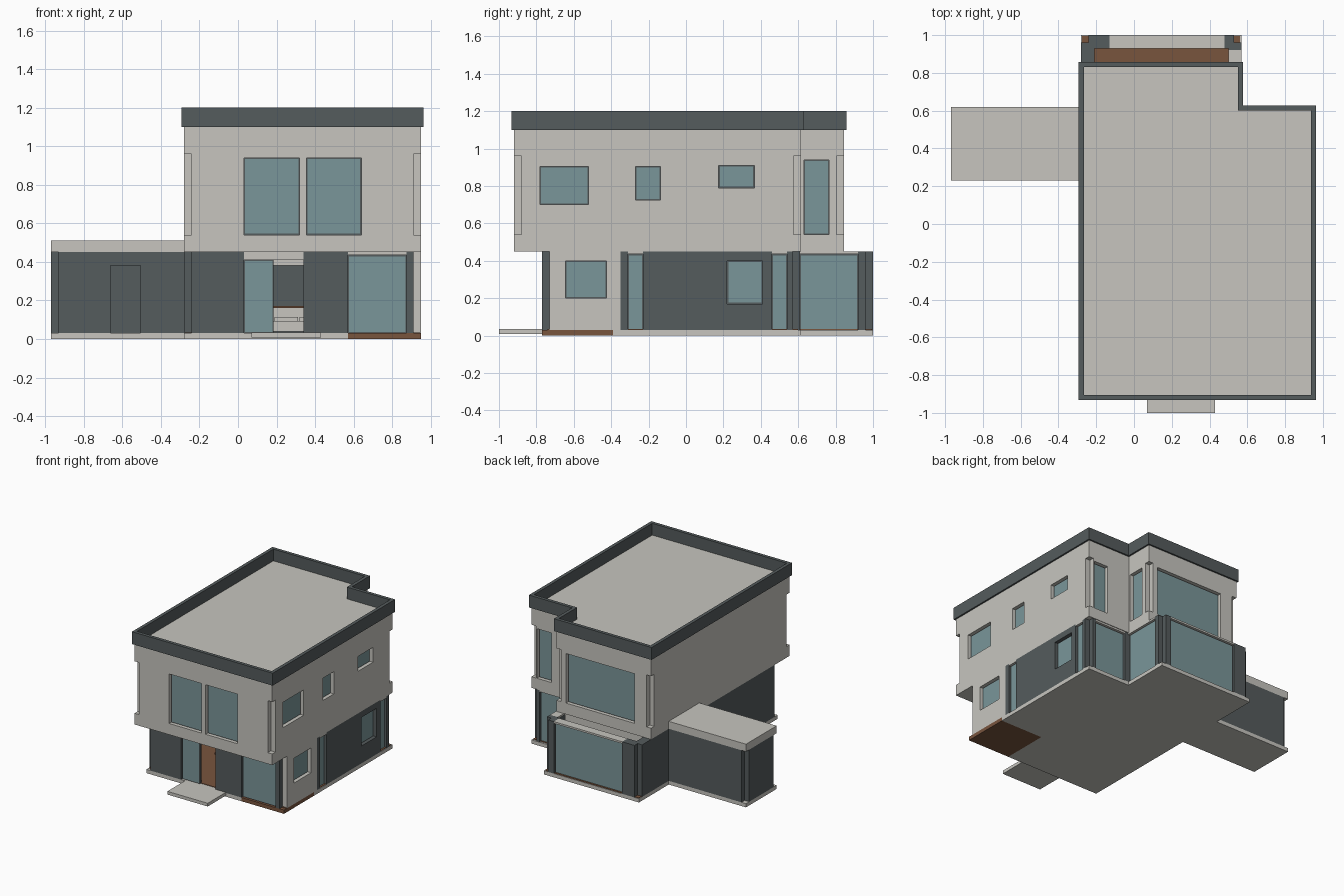
import bpy, bmesh

cube = bpy.data.objects.get("Cube")
if cube:
    bpy.data.objects.remove(cube, do_unlink=True)


def material(name, rgb):
    m = bpy.data.materials.new(name)
    m.use_nodes = True
    m.diffuse_color = (*rgb, 1)
    m.node_tree.nodes["Principled BSDF"].inputs["Base Color"].default_value = (*rgb, 1)
    return m


plaster = material("pale plaster", (.57, .56, .52))
slate = material("dark slate", (.09, .106, .109))
glass = material("blue grey glass", (.195, .305, .32))
wood = material("brown wood", (.19, .09, .048))


def finish(name, bm, mat):
    bmesh.ops.recalc_face_normals(bm, faces=bm.faces)
    me = bpy.data.meshes.new(name)
    bm.to_mesh(me)
    bm.free()
    ob = bpy.data.objects.new(name, me)
    bpy.context.collection.objects.link(ob)
    if mat:
        me.materials.append(mat)
    return ob


def boxes(name, items, mat=None):
    bm = bmesh.new()
    for x0, x1, y0, y1, z0, z1 in items:
        vs = bmesh.ops.create_cube(bm, size=1)["verts"]
        for v in vs:
            v.co.x = x1 if v.co.x > 0 else x0
            v.co.y = y1 if v.co.y > 0 else y0
            v.co.z = z1 if v.co.z > 0 else z0
    return finish(name, bm, mat)


def prism(name, outline, z0, z1, mat):
    bm = bmesh.new()
    f = bm.faces.new([bm.verts.new((x, y, z0)) for x, y in outline])
    top = bmesh.ops.extrude_face_region(bm, geom=[f])["geom"]
    bmesh.ops.translate(bm, vec=(0, 0, z1 - z0),
                        verts=[g for g in top if isinstance(g, bmesh.types.BMVert)])
    return finish(name, bm, mat)


def cut(ob, cutter):
    mod = ob.modifiers.new("cut", "BOOLEAN")
    mod.operation, mod.solver, mod.object = "DIFFERENCE", "EXACT", cutter
    bpy.context.view_layer.update()
    dg = bpy.context.evaluated_depsgraph_get()
    me = bpy.data.meshes.new_from_object(ob.evaluated_get(dg))
    ob.modifiers.clear()
    ob.data = me
    bpy.data.objects.remove(cutter, do_unlink=True)


def on(side, plane, a0, a1, z0, z1, d0, d1):
    """Box on a wall: a is along the wall, d is depth inward."""
    s = 1 if side in ("front", "left") else -1
    p, q = sorted((plane + s * d0, plane + s * d1))
    if side in ("front", "back"):
        return (a0, a1, p, q, z0, z1)
    return (p, q, a0, a1, z0, z1)


def pane(name, side, plane, a0, a1, z0, z1, depth=.03, e=.006):
    boxes(name + "_frame", [on(side, plane, a0, a1, z0, z1, depth, depth + .02)], slate)
    boxes(name + "_glass", [on(side, plane, a0 + e, a1 - e, z0 + e, z1 - e,
                               depth - .003, depth + .01)], glass)


# Floor slab, corner deck, entrance step and interior floor
LOW, CEIL, WALL = .03, .45, .07
prism("floor_slab", [(-.28, -.77), (.57, -.77), (.57, -.39), (.95, -.39), (.95, .615),
                     (.57, .615), (.57, 1), (-.28, 1), (-.28, .62), (-.97, .62),
                     (-.97, .23), (-.28, .23)], 0, LOW, plaster)
boxes("corner_deck", [(.57, .95, -.77, -.39, 0, LOW)], wood)
boxes("entrance_step", [(.07, .43, -1, -.77, .008, .034)], plaster)
boxes("wood_floor", [(-.275, .945, -.74, .6, LOW, .034),
                     (-.275, .56, .6, .995, LOW, .034)], wood)


# Ground storey walls: solid runs, then glazed runs with lintels
def solid(name, side, plane, a0, a1, mat=slate, holes=()):
    ob = boxes(name, [on(side, plane, a0, a1, LOW, CEIL, 0, WALL)], mat)
    if holes:
        cut(ob, boxes("cutter", [on(side, plane, *h, -.02, .035) for h in holes]))
        for i, h in enumerate(holes):
            pane(f"{name}_window_{i}", side, plane, *h)


def glazed(name, side, plane, a0, a1, top=.435):
    pane(name, side, plane, a0, a1, LOW, top, .02)
    boxes(name + "_lintel", [on(side, plane, a0, a1, top, CEIL, 0, WALL)], plaster)


solid("front_left_panel", "front", -.77, -.24, .03)
solid("front_middle_panel", "front", -.77, .34, .57)
solid("front_corner_post", "front", -.77, .875, .91)
glazed("door_sidelight", "front", -.77, .03, .185, .41)
boxes("door_lintel", [(.185, .34, -.77, -.7, .41, CEIL)], plaster)
glazed("front_window", "front", -.77, .57, .875)

solid("side_pale_wall", "right", .95, -.73, -.35, plaster, [(-.645, -.425, .2, .4)])
solid("side_post", "right", .95, -.35, -.31)
solid("side_dark_wall", "right", .95, -.23, .46, slate, [(.22, .41, .17, .4)])
solid("side_back_post", "right", .95, .54, .57)
glazed("side_slot_front", "right", .95, -.31, -.23)
glazed("side_slot_back", "right", .95, .46, .54)

solid("recess_outer_post", "back", .61, .88, .91)
solid("recess_inner_post", "back", .61, .55, .6)
glazed("recess_window", "back", .61, .6, .88)
solid("bay_side_post", "right", .57, .92, .96)
glazed("bay_side_window", "right", .57, .61, .92)
solid("bay_right_post", "back", 1, .48, .53)
glazed("bay_window", "back", 1, -.13, .48)
solid("bay_left_post", "back", 1, -.24, -.13)
solid("left_wall", "left", -.28, -.73, .96)

# Side wing with recessed door panel
wing_front = boxes("wing_front_wall", [on("front", .23, -.93, -.27, LOW, CEIL, 0, WALL)], slate)
cut(wing_front, boxes("cutter", [on("front", .23, -.66, -.505, .02, .38, -.02, .025)]))
solid("wing_end_wall", "left", -.97, .27, .58)
solid("wing_back_wall", "back", .62, -.93, -.27)
boxes("wing_roof", [(-.97, -.28, .23, .62, CEIL, .51)], plaster)


# Upper storey with notched corners and recessed windows
def outline(d):
    return [(-.28 - d, -.92 - d), (.95 + d, -.92 - d), (.95 + d, .615 + d),
            (.565 + d, .615 + d), (.565 + d, .845 + d), (-.28 - d, .845 + d)]


WINDOWS = [("front", -.92, .03, .32, .54, .94), ("front", -.92, .355, .64, .54, .94),
           ("right", .95, -.78, -.52, .7, .905), ("right", .95, -.27, -.135, .725, .905),
           ("right", .95, .175, .365, .79, .91), ("right", .565, .63, .765, .54, .94),
           ("back", .615, .77, .9, .54, .94), ("back", .845, -.13, .48, .54, .94)]
upper = prism("upper_storey", outline(0), CEIL, 1.105, plaster)
n = .04
notches = [(x - n, x + n, y - n, y + n, .54, .96)
           for i, (x, y) in enumerate(outline(0)) if i != 3]
cut(upper, boxes("cutter", notches + [on(*w, -.02, .035) for w in WINDOWS]))
for i, w in enumerate(WINDOWS):
    pane(f"upper_window_{i}", *w)

# Roof parapet
parapet = prism("roof_parapet", outline(.013), 1.1, 1.2, slate)
cut(parapet, prism("cutter", outline(-.014), 1.0, 1.3, None))

# Interior: beam, table and sofa
boxes("inner_beam", [(-.2, .5, .78, .83, .38, CEIL)], plaster)
boxes("table_top", [(.14, .4, -.5, -.3, .16, .172)], wood)
boxes("table_legs", [(x, x + .012, y, y + .012, LOW, .16)
                     for x in (.15, .38) for y in (-.49, -.32)], slate)
boxes("sofa", [(.05, .45, .3, .45, .04, .09), (.05, .45, .42, .48, .04, .16)]
      + [(x, x + .12, .29, .41, .09, .115) for x in (.06, .19, .32)], plaster)
